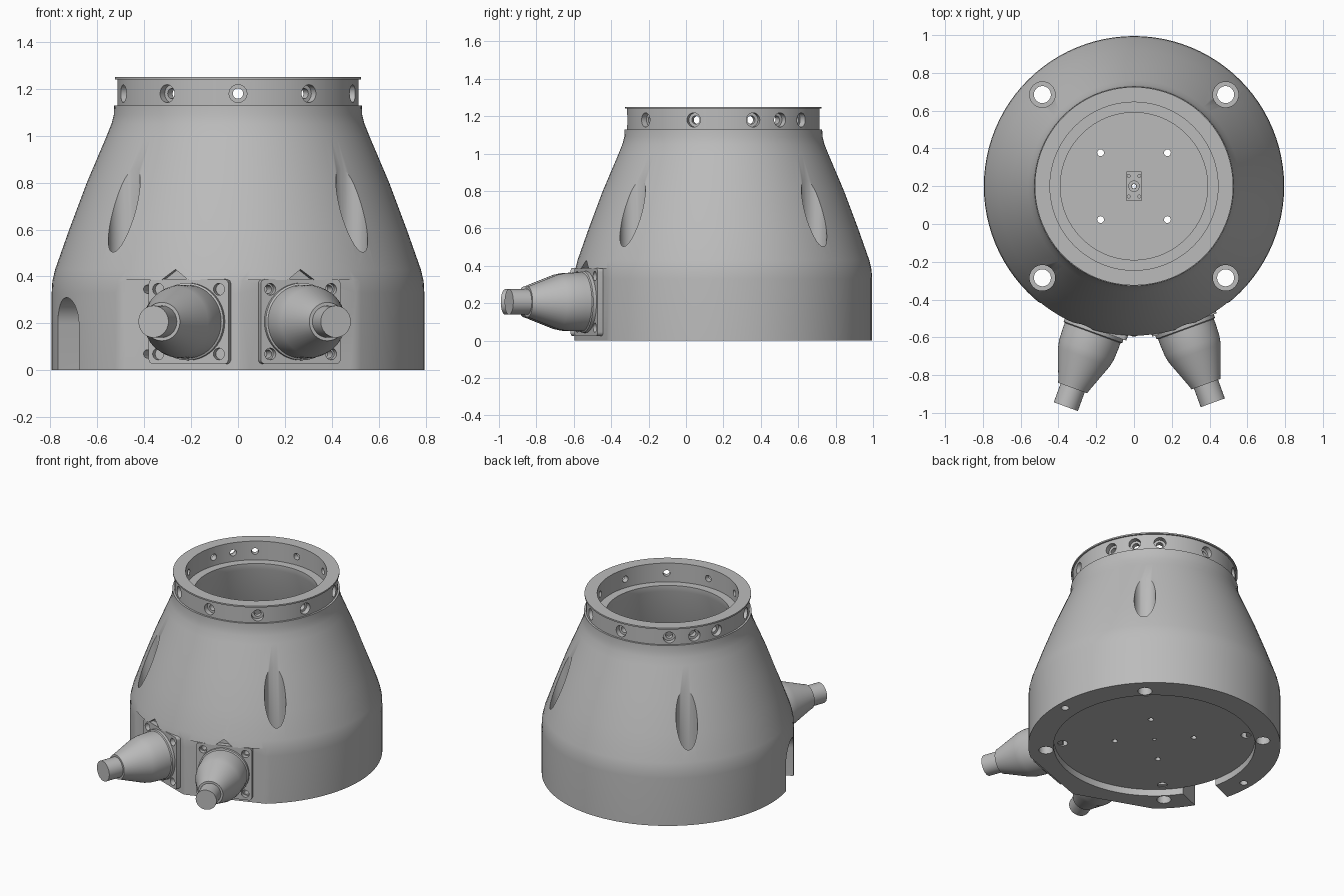
import bpy, bmesh, math
from mathutils import Matrix

cube = bpy.data.objects.get("Cube")
if cube:
    bpy.data.objects.remove(cube, do_unlink=True)

grey = bpy.data.materials.new("plain_grey")
grey.use_nodes = True
grey.diffuse_color = (0.5, 0.5, 0.5, 1)
grey.node_tree.nodes["Principled BSDF"].inputs["Base Color"].default_value = (0.5, 0.5, 0.5, 1)

CENTRE = Matrix.Translation((0, 0.2, 0))
AXIS_Z = 0.207      # height of the cable gland axes


def radial(deg, shift=0.0, z=0.0):
    """Frame on the body axis: local x points outward, y along the tangent."""
    return CENTRE @ Matrix.Rotation(math.radians(deg), 4, 'Z') @ Matrix.Translation((0, shift, z))


def outward(deg, shift=0.0, z=0.0):
    """Frame whose local z points outward, for parts turned about a radial axis."""
    return radial(deg, shift, z) @ Matrix.Rotation(math.pi / 2, 4, 'Y')


def lathe(bm, profile, frame, segments=32, ring=False):
    """Turn (radius, height) points about local z; ring closes the profile on itself."""
    rows = []
    for r, z in profile:
        if r == 0:
            rows.append([bm.verts.new(frame @ Matrix.Translation((0, 0, z)).translation)] * segments)
        else:
            angles = [2 * math.pi * i / segments for i in range(segments)]
            rows.append([bm.verts.new(frame @ Matrix.Translation(
                (r * math.cos(a), r * math.sin(a), z)).translation) for a in angles])
    pairs = list(zip(rows, rows[1:])) + ([(rows[-1], rows[0])] if ring else [])
    for low, high in pairs:
        for i in range(segments):
            j = (i + 1) % segments
            bm.faces.new(dict.fromkeys((low[i], low[j], high[j], high[i])))


def prism(bm, outline, inner, outer, frame):
    """Extrude a (tangent, height) outline along the radial direction."""
    ends = [[bm.verts.new(frame @ Matrix.Translation((r, u, z)).translation) for u, z in outline]
            for r in (inner, outer)]
    for end in ends:
        bm.faces.new(end)
    n = len(outline)
    for i in range(n):
        j = (i + 1) % n
        bm.faces.new((ends[0][i], ends[0][j], ends[1][j], ends[1][i]))


def pin(radius, low, high):
    return [(0, low), (radius, low), (radius, high), (0, high)]


def make(name, bm):
    bmesh.ops.recalc_face_normals(bm, faces=bm.faces)
    mesh = bpy.data.meshes.new(name)
    bm.to_mesh(mesh)
    bm.free()
    mesh.materials.append(grey)
    obj = bpy.data.objects.new(name, mesh)
    bpy.context.scene.collection.objects.link(obj)
    return obj


def activate(obj):
    bpy.ops.object.select_all(action='DESELECT')
    obj.select_set(True)
    bpy.context.view_layer.objects.active = obj


def cut(obj, bm):
    """Subtract a cutter mesh from a part, then discard the cutter."""
    cutter = make("cutter", bm)
    cutter.hide_render = True
    mod = obj.modifiers.new("cut", 'BOOLEAN')
    mod.operation, mod.solver, mod.object = 'DIFFERENCE', 'EXACT', cutter
    activate(obj)
    bpy.ops.object.modifier_apply(modifier=mod.name)
    bpy.data.objects.remove(cutter, do_unlink=True)


def smooth(obj):
    activate(obj)
    bpy.ops.object.shade_smooth_by_angle(angle=math.radians(30))


# Hollow body shell with the neck band and top rim
outside = [(0.795, 0), (0.795, 0.33), (0.792, 0.38), (0.78, 0.43), (0.72, 0.6), (0.645, 0.8),
           (0.56, 1.0), (0.54, 1.05), (0.53, 1.09), (0.528, 1.13), (0.515, 1.13), (0.515, 1.24),
           (0.525, 1.24), (0.525, 1.25)]
inside = [(0.445, 1.25), (0.445, 1.12), (0.39, 1.12), (0.39, 1.08), (0.5, 0.8), (0.58, 0.45),
          (0.58, 0.05), (0.635, 0.05), (0.635, 0)]
bm = bmesh.new()
lathe(bm, outside + inside, CENTRE, 96, ring=True)
body = make("body_shell", bm)

# Flats behind the two cable glands
for deg in (-70, -110):
    bm = bmesh.new()
    prism(bm, [(-0.32, -0.1), (0.32, -0.1), (0.32, 0.385), (0.06, 0.385), (0, 0.43),
               (-0.06, 0.385), (-0.32, 0.385)], 0.75, 1.0, radial(deg))
    cut(body, bm)

# Arched cable notch in the lower wall
arch = [(-0.115, -0.1), (0.115, -0.1)]
arch += [(0.115 * math.cos(math.pi * i / 16), 0.195 + 0.115 * math.sin(math.pi * i / 16)) for i in range(17)]
bm = bmesh.new()
prism(bm, arch, 0.5, 1.0, radial(203))
cut(body, bm)

# Vertical bolt pockets, with bolt holes down through the base, and dowel holes
bm = bmesh.new()
for k in range(4):
    lathe(bm, [(0, -0.1), (0.045, -0.1), (0.045, 0.42), (0.068, 0.42), (0.068, 1.1), (0, 1.1)],
          radial(45 + 90 * k) @ Matrix.Translation((0.686, 0, 0)))
for deg in (0, 180):
    lathe(bm, pin(0.025, -0.1, 0.08), radial(deg) @ Matrix.Translation((0.735, 0, 0)), 20)
cut(body, bm)

# Counterbored screw holes round the neck band
bm = bmesh.new()
for deg in [18 + 36 * k for k in range(10)] + [36, 144]:
    lathe(bm, [(0, 0.4), (0.022, 0.4), (0.022, 0.48), (0.038, 0.48), (0.038, 0.56), (0, 0.56)],
          outward(deg, 0, 1.18), 24)
cut(body, bm)

# Screw holes in the flats
corners = [(u, v) for u in (-0.138, 0.138) for v in (-0.138, 0.138)]
bm = bmesh.new()
for deg in (-70, -110):
    for u, v in corners:
        lathe(bm, pin(0.018, 0.69, 0.85), outward(deg, u, AXIS_Z + v), 16)
cut(body, bm)
smooth(body)

# Floor plate with its holes
bm = bmesh.new()
lathe(bm, pin(0.634, 0.045, 0.08), CENTRE, 96)
floor = make("floor_plate", bm)
bm = bmesh.new()
lathe(bm, pin(0.012, -0.1, 0.2), CENTRE, 16)
for k in range(4):
    lathe(bm, pin(0.018, -0.1, 0.2), radial(45 + 90 * k) @ Matrix.Translation((0.25, 0, 0)), 16)
    lathe(bm, pin(0.032, -0.1, 0.2), radial(45 + 90 * k) @ Matrix.Translation((0.58, 0, 0)), 20)
cut(floor, bm)
smooth(floor)

# Small connector block in the middle of the floor
bm = bmesh.new()
prism(bm, [(-0.04, 0.079), (0.04, 0.079), (0.04, 0.11), (-0.04, 0.11)], -0.077, 0.077, radial(90))
block = make("connector_block", bm)
bm = bmesh.new()
lathe(bm, pin(0.012, 0, 0.2), CENTRE, 16)
for x in (-0.028, 0.028):
    for y in (-0.055, 0.055):
        lathe(bm, pin(0.008, 0.09, 0.2), CENTRE @ Matrix.Translation((x, y, 0)), 12)
cut(block, bm)
lathe_ring = bmesh.new()
lathe(lathe_ring, [(0.013, 0.1), (0.03, 0.1), (0.03, 0.12), (0.013, 0.12)], CENTRE, 24, ring=True)
smooth(make("connector_collar", lathe_ring))

# Cable glands: rounded square flange, tapered sleeve, cable end
half, fillet = 0.181, 0.02
square = []
for k, (sx, sz) in enumerate([(1, 1), (-1, 1), (-1, -1), (1, -1)]):
    for i in range(5):
        a = math.pi / 2 * (k + i / 4)
        square.append((sx * (half - fillet) + fillet * math.cos(a),
                       sz * (half - fillet) + fillet * math.sin(a)))
sleeve = [(0, 0.76), (0.165, 0.76), (0.165, 0.80), (0.157, 0.805), (0.157, 0.84), (0.154, 0.90),
          (0.146, 0.94), (0.086, 1.10), (0.082, 1.115), (0, 1.115)]
for side, deg, shift in (("left", -70, 0), ("right", -110, 0.06)):
    bm = bmesh.new()
    prism(bm, square, 0.745, 0.782, radial(deg, shift, AXIS_Z))
    flange = make(side + "_gland_flange", bm)
    bm = bmesh.new()
    for u, v in corners:
        lathe(bm, pin(0.025, 0.7, 0.9), outward(deg, shift + u, AXIS_Z + v), 20)
    cut(flange, bm)
    smooth(flange)
    for part, profile in (("sleeve", sleeve), ("cable_end", pin(0.068, 1.1, 1.22))):
        bm = bmesh.new()
        lathe(bm, profile, outward(deg, shift, AXIS_Z), 48)
        smooth(make(side + "_gland_" + part, bm))
